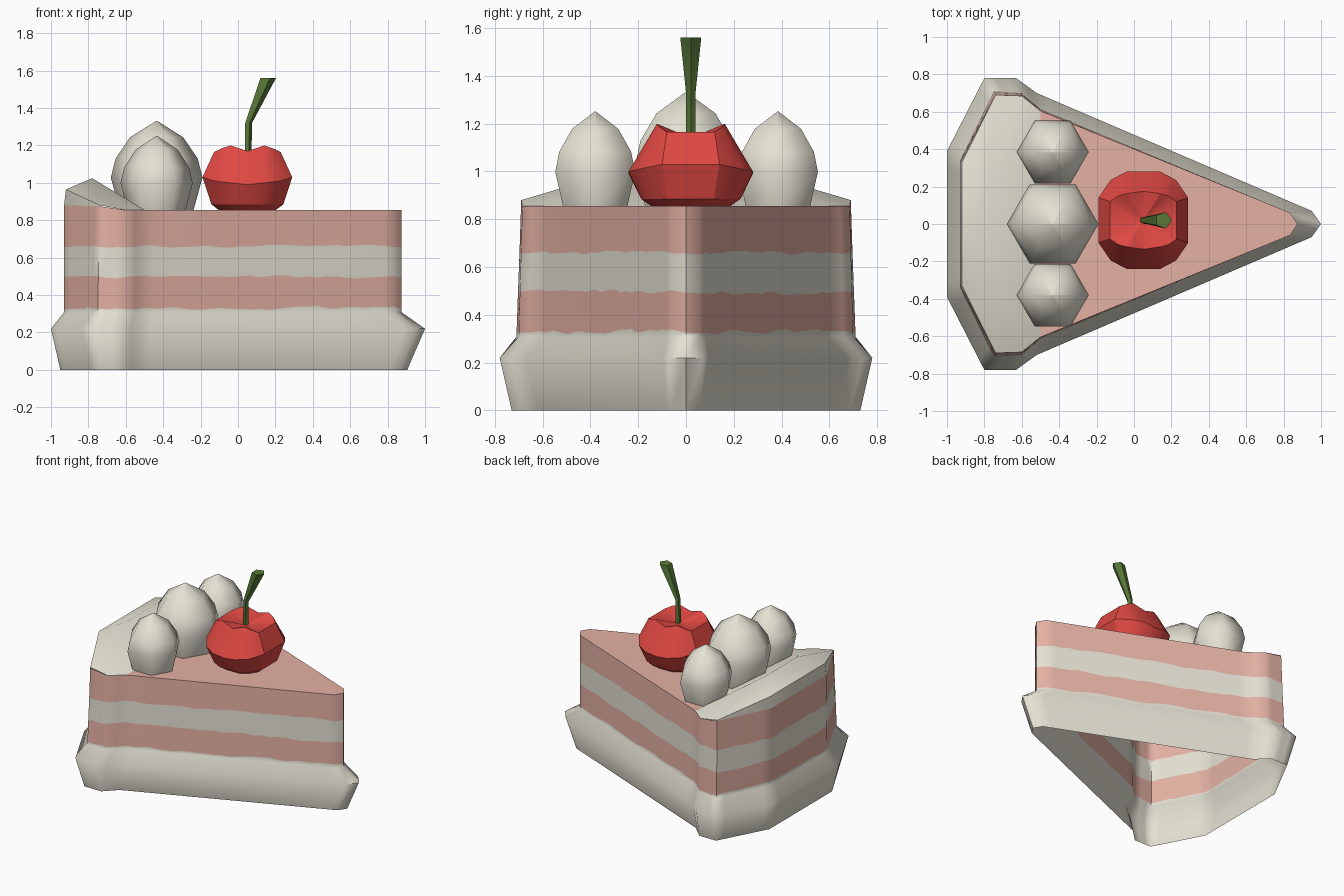
import bpy, math, random

if "Cube" in bpy.data.objects:
    bpy.data.objects.remove(bpy.data.objects["Cube"])
random.seed(4)


def material(name, rgb):
    m = bpy.data.materials.new(name)
    m.diffuse_color = (*rgb, 1)
    m.use_nodes = True
    m.node_tree.nodes["Principled BSDF"].inputs["Base Color"].default_value = m.diffuse_color
    return m


CREAM = material("cream white", (0.78, 0.75, 0.65))
PINK = material("sponge pink", (0.78, 0.44, 0.37))
RED = material("cherry red", (0.74, 0.065, 0.055))
GREEN = material("stem green", (0.10, 0.19, 0.04))


def build(name, verts, faces, mats, angle, index=None):
    me = bpy.data.meshes.new(name)
    me.from_pydata(verts, [], faces)
    ob = bpy.data.objects.new(name, me)
    bpy.context.collection.objects.link(ob)
    for m in mats:
        me.materials.append(m)
    if index:
        for p, i in zip(me.polygons, index):
            p.material_index = i
    bpy.ops.object.select_all(action='DESELECT')
    ob.select_set(True)
    bpy.context.view_layer.objects.active = ob
    bpy.ops.object.shade_smooth_by_angle(angle=math.radians(angle))
    return ob


def loft(rings, cap_bottom=False, cap_top=False):
    """Join equal-length closed rings (counter-clockwise) with quads."""
    n = len(rings[0])
    verts = [v for r in rings for v in r]
    faces = [(k * n + i, k * n + (i + 1) % n, (k + 1) * n + (i + 1) % n, (k + 1) * n + i)
             for k in range(len(rings) - 1) for i in range(n)]
    if cap_bottom:
        faces.append(tuple(reversed(range(n))))
    if cap_top:
        faces.append(tuple(range(len(verts) - n, len(verts))))
    return verts, faces


# --- Cake slice: open-bottomed shell with wavy stripes ---
STEPS = [1, 26, 2, 3, 7, 10]  # subdivisions of each half-outline edge


def outline(half):
    """Half outline (tip to back, x y z) -> full subdivided ring."""
    mirror = [(x, -y, z) for x, y, z in reversed(half[1:])]
    pts = half + mirror
    steps = STEPS + STEPS[-2::-1]
    ring = []
    for i, s in enumerate(steps):
        a, b = pts[i], pts[(i + 1) % len(pts)]
        for j in range(s):
            ring.append(tuple(p + (q - p) * j / s for p, q in zip(a, b)))
    return ring


def at(xy, z):
    return [(x, y, z) for x, y in xy]


floor = [(.905, 0), (.865, .06), (-.53, .64), (-.62, .73), (-.76, .73), (-.95, .37)]
rim = [(1, 0), (.95, .07), (-.52, .70), (-.63, .78), (-.80, .78), (-1, .39)]
wall = [(.875, 0), (.835, .06), (-.50, .615), (-.60, .70), (-.75, .71), (-.93, .34)]
top = [(.875, 0, .855), (.835, .06, .855), (-.50, .605, .855), (-.60, .685, .855),
       (-.74, .69, .875), (-.93, .33, .88)]


def stripe(z):
    t = (z - .31) / .545
    half = [(a[0] + (b[0] - a[0]) * t, a[1] + (b[1] - a[1]) * t, z) for a, b in zip(wall, top)]
    ring, d = [], 0
    for x, y, zz in outline(half):
        d = .6 * d + random.uniform(-.007, .007)
        ring.append((x, y, zz + d))
    return ring


rings = [outline(at(floor, 0)), outline(at(rim, .22)), outline(at(wall, .308)),
         stripe(.33), stripe(.495), stripe(.66), outline(top)]
n = len(rings[0])
verts, faces = loft(rings)
index = [k for k in (0, 0, 0, 1, 0, 1) for _ in range(n)]
# flat sponge top in front of the cream
base = len(verts)
front = top[:3]
verts += front + [(x, -y, z) for x, y, z in reversed(front[1:])]
faces.append(tuple(range(base, base + 5)))
index.append(1)
build("cake_slice", verts, faces, [CREAM, PINK], 65, index)

# --- Cream ridge along the back edge ---
half = [(-.50, .605, .855), (-.60, .685, .855), (-.74, .69, .88), (-.92, .33, .965),
        (-.78, .20, 1.025), (-.74, .69, .875), (-.93, .33, .88)]
v = half + [(x, -y, z) for x, y, z in half]
side = [(0, 1, 4), (1, 2, 4), (2, 3, 4), (5, 6, 3, 2)]
f = side + [tuple(i + 7 for i in reversed(s)) for s in side]
f += [(0, 4, 11, 7), (4, 3, 10, 11), (3, 6, 13, 10)]
build("back_cream", v, f, [CREAM], 35)


# --- Three six-sided cream dollops ---
def dollop(name, y, r, h):
    prof = [(.80, 0), (1, .37), (.90, .58), (.58, .82), (.02, 1)]
    rs = [[(-.435 + r * s * math.cos(i * math.pi / 3), y + r * s * math.sin(i * math.pi / 3), .85 + h * t)
           for i in range(6)] for s, t in prof]
    build(name, *loft(rs, True, True), [CREAM], 62)


dollop("cream_dollop_left", -.38, .193, .40)
dollop("cream_dollop_middle", 0, .245, .48)
dollop("cream_dollop_right", .385, .193, .40)


# --- Cherry: faceted, with a dip in its top ---
def quad_ring(q, s=1.0, z=None):
    """Quarter outline (x extreme to y extreme) mirrored into a full ring."""
    h = q + [(-x, y, w) for x, y, w in reversed(q[:-1])]
    full = h + [(-x, -y, w) for x, y, w in h]
    return [(.05 + x * s, .02 + y * s, w if z is None else z) for x, y, w in full]


belly = [(.24, .12, 1.03), (.175, .215, 1.01), (.09, .26, 1.0), (0, .26, .99)]
crown = [(.178, .10, 1.165), (.135, .13, 1.185), (.09, .142, 1.20), (0, .155, 1.17)]
cherry = [quad_ring(belly, .62, .852), quad_ring(belly, .80, .885), quad_ring(belly),
          quad_ring(crown), quad_ring(crown, .1, 1.145)]
build("cherry", *loft(cherry, True, True), [RED], 28)

# --- Five-sided bent stem ---
stem = [[(x + r * math.cos(i * math.tau / 5), .02 + r * math.sin(i * math.tau / 5), z) for i in range(5)]
        for x, z, r in [(.052, 1.13, .02), (.055, 1.32, .02), (.157, 1.56, .046)]]
build("cherry_stem", *loft(stem, True, True), [GREEN], 25)
